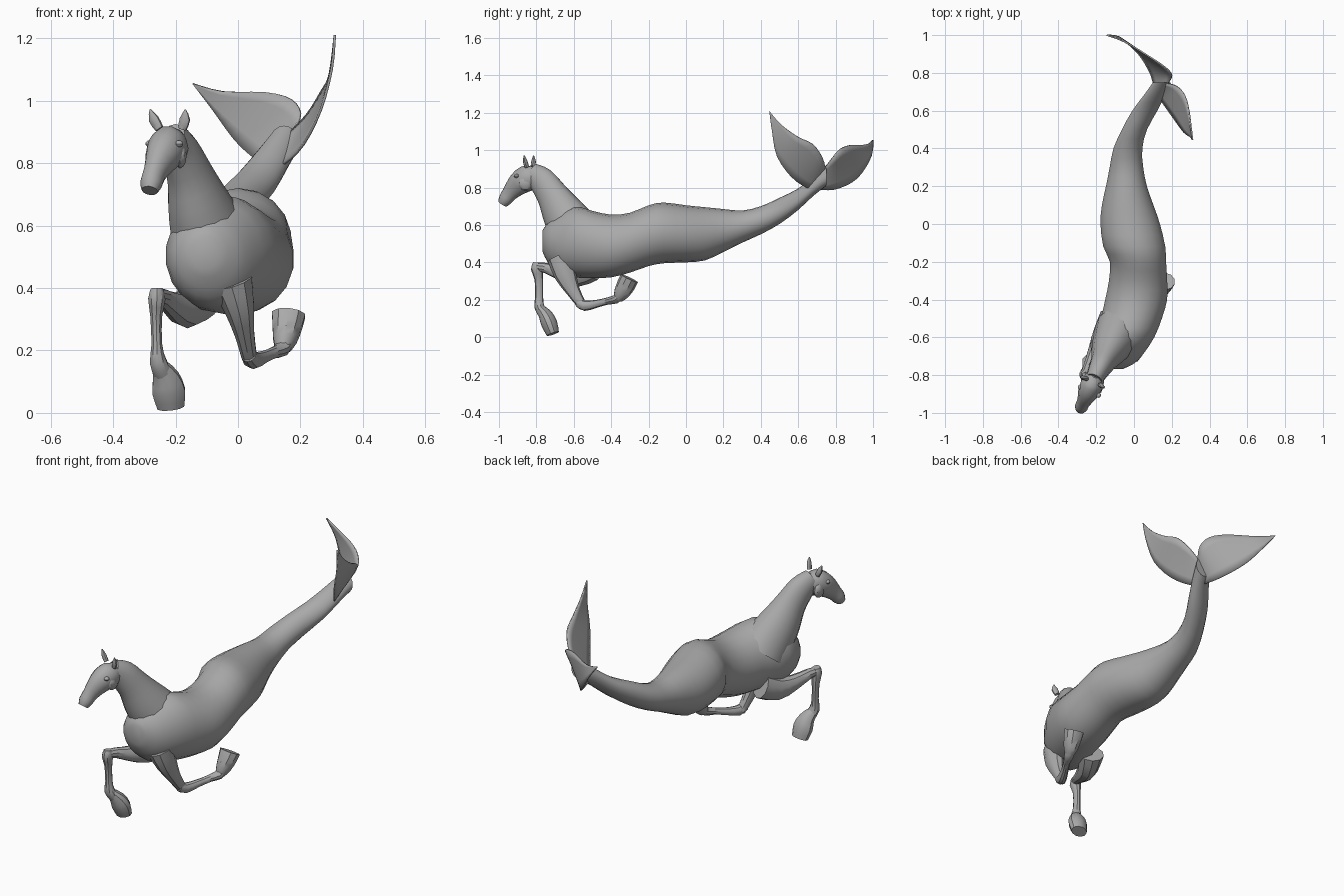
import bpy, bmesh, math
from mathutils import Vector as V

grey = bpy.data.materials.new("grey")
grey.diffuse_color = (0.4, 0.4, 0.4, 1)


def make(name, bm, angle=35):
    bmesh.ops.recalc_face_normals(bm, faces=bm.faces)
    me = bpy.data.meshes.new(name)
    bm.to_mesh(me)
    bm.free()
    ob = bpy.data.objects.new(name, me)
    bpy.context.collection.objects.link(ob)
    me.materials.append(grey)
    bpy.ops.object.select_all(action='DESELECT')
    ob.select_set(True)
    bpy.context.view_layer.objects.active = ob
    bpy.ops.object.shade_smooth_by_angle(angle=math.radians(angle))
    return ob


def smooth(rows, n):
    """Catmull-Rom resampling of rows of numbers."""
    rows = [tuple(r) for r in rows]
    p = [rows[0]] + rows + [rows[-1]]
    out = []
    for i in range(1, len(p) - 2):
        for k in range(n):
            t = k / n
            out.append([0.5 * (2 * b + (c - a) * t + (2 * a - 5 * b + 4 * c - d) * t * t
                               + (3 * b - a - 3 * c + d) * t ** 3)
                        for a, b, c, d in zip(p[i - 1], p[i], p[i + 1], p[i + 2])])
    return out + [list(rows[-1])]


def loft(name, rings, sides):
    """Skin elliptical rings given as (centre, side vector, up vector)."""
    bm = bmesh.new()
    loops = []
    for c, s, u in rings:
        loops.append([bm.verts.new(c + s * math.cos(a) + u * math.sin(a))
                      for a in (2 * math.pi * (i + .5) / sides for i in range(sides))])
    for p, q in zip(loops, loops[1:]):
        for i in range(sides):
            j = (i + 1) % sides
            bm.faces.new((p[i], p[j], q[j], q[i]))
    bm.faces.new(loops[0])
    bm.faces.new(loops[-1])
    return make(name, bm)


def tube(name, rows, side, sides=10, n=2):
    """Rows are x, y, z, half width along side, half depth across it."""
    rows = smooth(rows, n)
    rings = []
    for i, r in enumerate(rows):
        t = (V(rows[min(i + 1, len(rows) - 1)][:3]) - V(rows[max(i - 1, 0)][:3])).normalized()
        s = V(side)
        s = (s - t * s.dot(t)).normalized()
        rings.append((V(r[:3]), s * r[3], t.cross(s) * r[4]))
    return loft(name, rings, sides)


# body and fish tail: y, x left, x right, z bottom, z top
body = [(-.768, -.15, -.06, .46, .57), (-.74, -.2, .0, .40, .61), (-.69, -.225, .05, .345, .65),
        (-.6, -.23, .11, .32, .70), (-.5, -.18, .15, .315, .675), (-.4, -.155, .178, .32, .655),
        (-.3, -.135, .178, .345, .665), (-.2, -.13, .172, .38, .705), (-.12, -.165, .168, .395, .72),
        (0, -.18, .14, .40, .705), (.1, -.172, .105, .41, .695), (.2, -.15, .07, .455, .685),
        (.3, -.13, .05, .505, .677), (.4, -.11, .045, .55, .70), (.5, -.065, .07, .605, .745),
        (.6, -.01, .125, .68, .795), (.68, .05, .165, .755, .86), (.75, .10, .195, .81, .92)]
loft("body_and_tail",
     [(V(((l + r) / 2, y, (b + t) / 2)), V(((r - l) / 2, 0, 0)), V((0, 0, (t - b) / 2)))
      for y, l, r, b, t in smooth(body, 2)], 18)

# neck and head
face_side = V((.91, -.41, 0))
tube("neck", [(-.08, -.57, .53, .13, .15), (-.125, -.655, .66, .1, .118), (-.155, -.715, .76, .072, .088),
              (-.185, -.77, .835, .057, .076), (-.212, -.825, .872, .045, .06)], face_side, 14, 3)
tube("head", [(-.2, -.795, .89, .03, .03), (-.212, -.825, .862, .056, .068), (-.235, -.875, .835, .06, .068),
              (-.253, -.915, .80, .045, .055), (-.268, -.945, .765, .036, .042),
              (-.278, -.967, .735, .036, .037), (-.283, -.982, .712, .026, .026)], face_side, 12)

# cheeks, eyes and ears on both sides of the head
for sgn, label in ((-1, "right"), (1, "left")):
    for part, at, size in (("cheek", V((-.222, -.84, .825)), (.022, .042, .042)),
                           ("eye", V((-.236, -.885, .862)), (.014, .014, .011))):
        bm = bmesh.new()
        bmesh.ops.create_uvsphere(bm, u_segments=10, v_segments=6, radius=1)
        out = .04 if part == "cheek" else .052
        for v in bm.verts:
            v.co = V(v.co[i] * size[i] for i in range(3)) + at + face_side * sgn * out
        make(label + "_" + part, bm)
    base = V((-.215, -.835, .91)) + face_side * sgn * .04
    tip = V((-.225, -.84, .972)) + face_side * sgn * .062
    mid = base.lerp(tip, .5) + face_side * sgn * .004
    tube(label + "_ear", [(*base, .014, .012), (*mid, .018, .011), (*tip, .002, .002)], face_side, 8)

# reaching foreleg, bent at the knee
tube("right_upper_leg", [(-.12, -.5, .37, .07, .07), (-.165, -.58, .335, .055, .065),
                         (-.205, -.67, .345, .04, .042), (-.24, -.75, .37, .028, .028),
                         (-.26, -.80, .375, .025, .024)], (.9, -.35, 0))
tube("right_lower_leg", [(-.26, -.795, .398, .02, .022), (-.26, -.797, .365, .029, .032),
                         (-.262, -.787, .31, .02, .023), (-.26, -.785, .22, .018, .021),
                         (-.256, -.785, .165, .028, .027), (-.24, -.765, .125, .03, .026)], (1, 0, 0))
tube("right_hoof", [(-.25, -.775, .15, .028, .025), (-.232, -.75, .115, .044, .038),
                    (-.222, -.73, .07, .055, .043), (-.215, -.712, .018, .045, .034)], (1, 0, 0))

# tucked foreleg, folded back
tube("left_upper_leg", [(-.02, -.67, .42, .07, .07), (.005, -.645, .335, .05, .06),
                        (.022, -.605, .25, .032, .038), (.035, -.565, .185, .026, .027),
                        (.042, -.548, .16, .022, .018)], (1, 0, 0))
tube("left_lower_leg", [(.035, -.575, .185, .024, .025), (.05, -.54, .168, .026, .028),
                        (.08, -.48, .178, .02, .021), (.115, -.42, .193, .019, .019),
                        (.14, -.375, .203, .027, .024), (.15, -.35, .225, .028, .024)], (.9, -.45, 0))
tube("left_hoof", [(.143, -.365, .205, .026, .026), (.15, -.345, .235, .04, .042),
                   (.158, -.32, .28, .05, .05), (.162, -.303, .315, .056, .05)], (1, 0, 0))


def fluke(name, upper, lower):
    """Thin curved sheet between two edges that meet at the tip."""
    up, lo = smooth(upper, 3), smooth(lower, 3)
    bm = bmesh.new()
    cols = 5
    grid = [[bm.verts.new(V(a).lerp(V(b), k / cols)) for k in range(cols + 1)] for a, b in zip(up, lo)]
    for p, q in zip(grid, grid[1:]):
        for k in range(cols):
            bm.faces.new((p[k], p[k + 1], q[k + 1], q[k]))
    bmesh.ops.remove_doubles(bm, verts=bm.verts, dist=.0005)
    ob = make(name, bm)
    mod = ob.modifiers.new("thickness", 'SOLIDIFY')
    mod.thickness = .008
    mod.offset = 0


# tail flukes
fluke("left_fluke",
      [(.17, .745, .90), (.225, .73, .96), (.268, .68, 1.03), (.29, .6, 1.07), (.302, .51, 1.135), (.31, .445, 1.21)],
      [(.11, .70, .79), (.15, .645, .80), (.21, .56, .86), (.265, .485, .97), (.30, .46, 1.10), (.31, .445, 1.21)])
fluke("right_fluke",
      [(.18, .745, .91), (.2, .785, .96), (.17, .825, 1.005), (.09, .88, 1.027), (-.05, .965, 1.03), (-.145, 1, 1.055)],
      [(.11, .71, .79), (.09, .79, .79), (.04, .88, .825), (-.015, .94, .88), (-.08, .99, .97), (-.145, 1, 1.055)])
